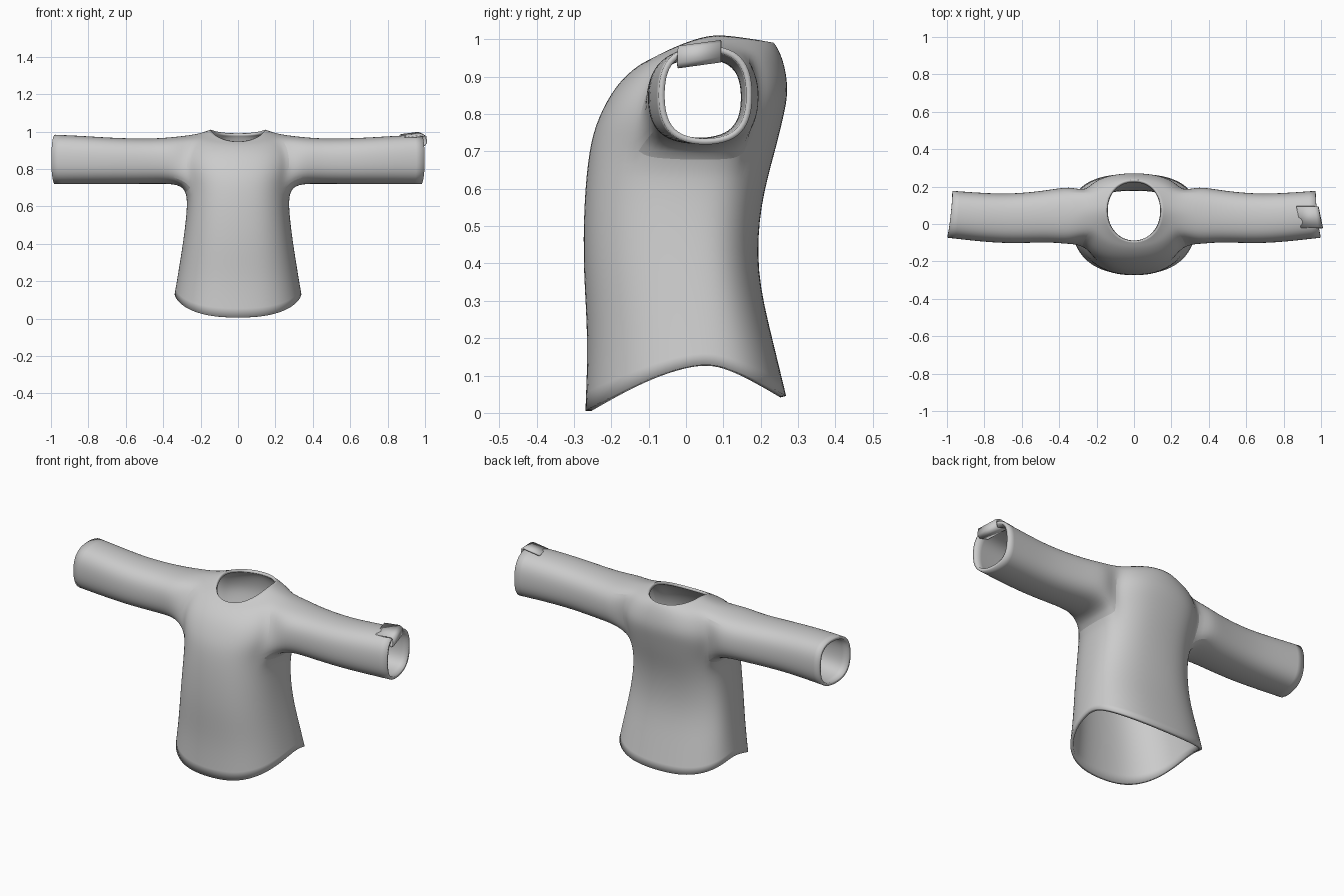
import bpy, bmesh, math
from mathutils import Vector

if "Cube" in bpy.data.objects:
    bpy.data.objects.remove(bpy.data.objects["Cube"], do_unlink=True)

cloth = bpy.data.materials.new("grey cloth")
cloth.use_nodes = True
GREY = (0.6, 0.6, 0.6, 1)
cloth.diffuse_color = GREY
cloth.node_tree.nodes["Principled BSDF"].inputs["Base Color"].default_value = GREY

COLS = 24           # columns around the torso
ARM_LOW, ARM_TOP = 4, 7   # torso rings that bound the armholes
HALF = 2            # armhole half width in columns


def spow(v, p):
    return math.copysign(abs(v) ** p, v)


def finish(bm, name, thickness, levels):
    bmesh.ops.recalc_face_normals(bm, faces=bm.faces)
    mesh = bpy.data.meshes.new(name)
    bm.to_mesh(mesh)
    bm.free()
    mesh.materials.append(cloth)
    obj = bpy.data.objects.new(name, mesh)
    bpy.context.collection.objects.link(obj)
    if levels:
        sub = obj.modifiers.new("smooth", "SUBSURF")
        sub.levels = sub.render_levels = levels
    solid = obj.modifiers.new("thickness", "SOLIDIFY")
    solid.thickness = thickness
    solid.offset = -1
    bpy.ops.object.select_all(action="DESELECT")
    obj.select_set(True)
    bpy.context.view_layer.objects.active = obj
    bpy.ops.object.shade_smooth_by_angle(angle=math.radians(50))
    return obj


# Torso rings from hem to neck: front y, z / side x, y, z / back y, z
torso = [
    (-.272, .004, .342, .05, .137, .27, .044),
    (-.264, .20, .322, .045, .25, .232, .20),
    (-.278, .38, .297, .03, .40, .188, .38),
    (-.276, .56, .276, .02, .56, .20, .56),
    (-.262, .71, .272, .04, .695, .24, .70),
    (-.238, .79, .30, .045, .79, .262, .79),
    (-.192, .875, .30, .05, .88, .277, .86),
    (-.14, .922, .268, .065, .982, .266, .93),
    (-.115, .937, .20, .07, .993, .25, .972),
    (-.097, .946, .147, .075, 1.012, .237, .99),
]

bm = bmesh.new()
rings = []
for i, (fy, fz, sx, sy, sz, by, bz) in enumerate(torso):
    power = .8 if i < ARM_TOP else .95
    ring = []
    for k in range(COLS):
        a = math.tau * k / COLS          # starts at the left side, goes to the back
        c, s = spow(math.cos(a), power), spow(math.sin(a), power)
        ey, ez = (by, bz) if s > 0 else (fy, fz)
        w = abs(s)
        ring.append(bm.verts.new((sx * c, sy + (ey - sy) * w,
                                  sz + (ez - sz) * w ** 1.4)))
    rings.append(ring)

for i in range(len(rings) - 1):
    for k in range(COLS):
        middle = ((k + .5 + COLS / 4) % (COLS / 2)) - COLS / 4
        if ARM_LOW <= i < ARM_TOP and abs(middle) < HALF:
            continue                      # armhole
        n = (k + 1) % COLS
        bm.faces.new((rings[i][k], rings[i][n], rings[i + 1][n], rings[i + 1][k]))

# Sleeve sections from shoulder to cuff: x, front y, back y, bottom z, top z
sleeve = [
    (.345, -.11, .203, .72, .972),
    (.45, -.096, .182, .718, .963),
    (.65, -.106, .16, .718, .966),
    (.82, -.095, .167, .718, .978),
    (.985, -.074, .178, .716, .985),
]


def armhole(side):
    """Armhole edge, from the top middle towards the back and around."""
    centre = 0 if side > 0 else COLS // 2
    at = lambda row, off: rings[row][(centre + off * side) % COLS]
    loop = [at(ARM_TOP, o) for o in range(HALF + 1)]
    loop += [at(r, HALF) for r in range(ARM_TOP - 1, ARM_LOW, -1)]
    loop += [at(ARM_LOW, o) for o in range(HALF, -HALF - 1, -1)]
    loop += [at(r, -HALF) for r in range(ARM_LOW + 1, ARM_TOP)]
    loop += [at(ARM_TOP, o) for o in range(-HALF, 0)]
    return loop


for side in (1, -1):
    last = armhole(side)
    count = len(last)
    for j, (x, y0, y1, z0, z1) in enumerate(sleeve):
        cuff = j == len(sleeve) - 1
        ring = []
        for k in range(count):
            a = math.tau * k / count
            s, c = spow(math.sin(a), .78), spow(math.cos(a), .78)
            px = x - (.014 * s + .006 * c * c if cuff else 0)
            ring.append(bm.verts.new((side * px, (y0 + y1) / 2 + (y1 - y0) / 2 * s * 1.02,
                                      (z0 + z1) / 2 + (z1 - z0) / 2 * c * 1.01)))
        for k in range(count):
            n = (k + 1) % count
            bm.faces.new((last[k], last[n], ring[n], ring[k]))
        last = ring
finish(bm, "shirt", .016, 2)

# Tab folded over the left cuff
path = [(.88, .978), (.975, .990), (.996, .982), (.999, .945), (.985, .930), (.93, .945)]
bm = bmesh.new()
rows = [[bm.verts.new((x - .012 * e, .036 + .058 * e, z + .008 * e)) for e in (-1, 1)]
        for x, z in path]
for a, b in zip(rows, rows[1:]):
    bm.faces.new((a[0], a[1], b[1], b[0]))
finish(bm, "cuff_tab", .009, 0)
